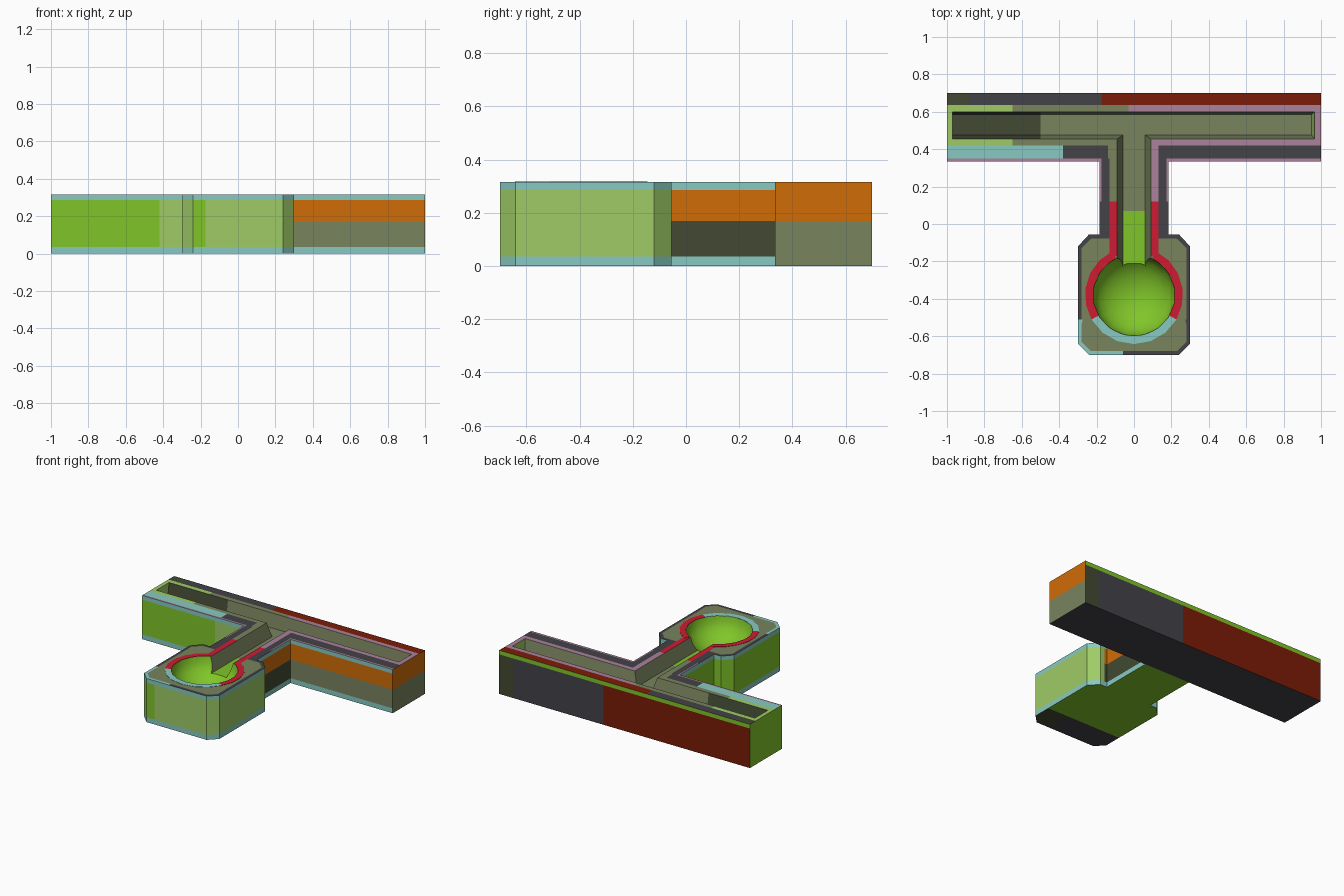
import bpy, bmesh, math
from mathutils import Vector

if "Cube" in bpy.data.objects:
    bpy.data.objects.remove(bpy.data.objects["Cube"])

H = 0.315          # body height
FLOOR = 0.215      # channel floor height
PAD_Y, BOWL_R, BOWL_D = -0.38, 0.22, 0.165

COLOURS = {"lime": "7FC42D", "light_lime": "9DCA66", "olive": "78825E",
           "dark_olive": "444B36", "charcoal": "454449", "dark_red": "7A2210",
           "crimson": "CC2136", "teal": "86C9C0", "mauve": "A9809A", "orange": "CF6C10"}
NAMES = list(COLOURS)
MATS = []
for name, code in COLOURS.items():
    m = bpy.data.materials.new(name)
    lin = [(int(code[i:i + 2], 16) / 255) ** 2.2 for i in (0, 2, 4)]
    m.diffuse_color = (*lin, 1)
    m.use_nodes = True
    m.node_tree.nodes["Principled BSDF"].inputs["Base Color"].default_value = m.diffuse_color
    MATS.append(m)


def loft(name, rings, rule, cuts=()):
    """Solid through rings of points, cut by planes, coloured per face by a rule."""
    bm = bmesh.new()
    vs = [[bm.verts.new(p) for p in r] for r in rings]
    n = len(rings[0])
    for a, b in zip(vs, vs[1:]):
        for i in range(n):
            j = (i + 1) % n
            bm.faces.new((a[i], a[j], b[j], b[i]))
    caps = [bm.faces.new(vs[0][::-1]), bm.faces.new(vs[-1])]
    bmesh.ops.recalc_face_normals(bm, faces=bm.faces)
    if cuts:
        bmesh.ops.triangulate(bm, faces=caps)
    for co, no in cuts:
        geom = bm.verts[:] + bm.edges[:] + bm.faces[:]
        bmesh.ops.bisect_plane(bm, geom=geom, dist=1e-5, plane_co=co, plane_no=no)
    bm.normal_update()
    for f in bm.faces:
        f.material_index = NAMES.index(rule(f.calc_center_median(), f.normal))
    me = bpy.data.meshes.new(name)
    bm.to_mesh(me)
    bm.free()
    for m in MATS:
        me.materials.append(m)
    ob = bpy.data.objects.new(name, me)
    bpy.context.collection.objects.link(ob)
    return ob


def rect(x0, x1, y0, y1, z):
    return [(x0, y0, z), (x1, y0, z), (x1, y1, z), (x0, y1, z)]


def circle(r, z, n=16):
    return [(r * math.cos(math.tau * (i + .5) / n),
             PAD_Y + r * math.sin(math.tau * (i + .5) / n), z) for i in range(n)]


# Colour rules for the body
def top_colour(x, y):
    ax = abs(x)
    if y > .635:
        return "dark_olive" if x < -.88 else "charcoal" if x < -.17 else "dark_red"
    if y > .42:
        if x < -.65:
            return "light_lime"
        return "olive" if x < -.03 else "mauve"
    if y > .335 and ax > .175 and y < .35:
        return "mauve"
    if y > .35:
        return ("teal" if x < -.38 else "charcoal" if x < -.14 else
                "olive" if x < .09 else "mauve" if x < .13 else "charcoal")
    if y > -.055:
        if y > .12 and ax > .175:
            return "mauve"
        if ax > .13:
            return "charcoal"
        return "crimson" if y < .12 else "olive" if x < 0 else "mauve"
    if ax < .13 and y > -.17:
        return "crimson"
    edge = max(ax - .3, -.7 - y, y + .055, (ax + abs(y + .38) - .56) * .7)
    if edge > -.022:
        return "teal" if (x < -.06 and y < -.51) else "charcoal"
    return "olive"


def body_colour(c, n):
    x, y, z = c
    if n.z > .5:
        return top_colour(x, y)
    if n.z < -.5:
        if y > .335:
            return "charcoal"
        if y < -.51:
            return "dark_olive" if x > .13 else "charcoal"
        return "lime"
    if y > .69:                                   # back wall
        if z > .285:
            return "lime"
        return "dark_olive" if x > .89 else "charcoal" if x > .17 else "dark_red"
    if x < -.99:
        return "lime"
    if x > .99:
        return "orange" if z > .17 else "olive"
    if z > .285 or z < .035:                      # edge bands
        return "teal"
    if y > .33:                                   # front of the bar
        if x < 0:
            return "lime" if x < -.42 else "light_lime"
        return "orange" if z > .17 else "olive"
    if .18 < x < .2 and y > -.06:                 # right of the stem
        return "orange" if z > .17 else "dark_olive"
    if n.x < -.9 or (y < -.69 and x < -.17) or (n.y > .3 and x < 0):
        return "lime"
    return "light_lime"


# Body: mirrored outline of bar, stem and chamfered pad
half = [(.24, -.7), (.3, -.64), (.3, -.12), (.24, -.055), (.185, -.055),
        (.185, .335), (1, .335), (1, .7)]
outline = half + [(-x, y) for x, y in reversed(half)]
cuts = [((x, 0, 0), (1, 0, 0)) for x in
        (-.88, -.65, -.42, -.38, -.28, -.175, -.14, -.13, -.09, -.06, -.03,
         .09, .13, .17, .175, .28, .89)]
cuts += [((0, y, 0), (0, 1, 0)) for y in
         (-.678, -.51, -.17, -.077, -.055, .12, .335, .35, .42, .635)]
cuts += [((0, 0, z), (0, 0, 1)) for z in (.035, .17, .285)]
cuts += [((sx * .53, PAD_Y, 0), (sx, sy, 0)) for sx in (-1, 1) for sy in (-1, 1)]
body = loft("body", [[(x, y, z) for x, y in outline] for z in (0, H)], body_colour, cuts)


# Recesses: long channel, stem channel and bowl
def channel_colour(c, n):
    if n.x > .5 or n.x < -.5:
        return "light_lime" if abs(c.x) > .9 else "olive"
    return "dark_olive" if c.x < -.5 else "olive"


def stem_colour(c, n):
    return "lime" if c.y < .07 and abs(n.z) > .7 else "olive"


long_cut = loft("long_channel_cutter",
                [rect(-.97, .95, .475, .585, FLOOR), rect(-.97, .965, .455, .6, H),
                 rect(-.97, .965, .455, .6, H + .05)], channel_colour, [((-.5, 0, 0), (1, 0, 0))])
stem_cut = loft("stem_channel_cutter",
                [rect(-.06, .06, -.3, .5, FLOOR + .0005), rect(-.09, .09, -.3, .5, H),
                 rect(-.09, .09, -.3, .5, H + .05)], stem_colour, [((0, .07, 0), (0, 1, 0))])
angles = [math.radians(a) for a in (86, 75, 60, 45, 30, 15, 0)]
bowl_rings = [circle(BOWL_R * math.cos(a), H - BOWL_D * math.sin(a)) for a in angles]
bowl_cut = loft("bowl_cutter", bowl_rings + [circle(BOWL_R, H + .05)], lambda c, n: "lime")

cutters = [bowl_cut, long_cut, stem_cut]
for cutter in cutters:
    cutter.hide_render = True
    mod = body.modifiers.new("recess", "BOOLEAN")
    mod.operation, mod.solver, mod.object = "DIFFERENCE", "EXACT", cutter
dg = bpy.context.evaluated_depsgraph_get()
cut_mesh = bpy.data.meshes.new_from_object(body.evaluated_get(dg))
body.modifiers.clear()
body.data = cut_mesh
for cutter in cutters:
    bpy.data.objects.remove(cutter)


# Painted ring around the bowl, as thin plates
def arc_plate(name, a0, a1, colour, steps):
    ts = [math.radians(a0 + (a1 - a0) * i / steps) for i in range(steps + 1)]
    pts = [(r * math.cos(t), PAD_Y + r * math.sin(t))
           for r, seq in ((.262, ts), (BOWL_R, ts[::-1])) for t in seq]
    return loft(name, [[(x, y, z) for x, y in pts] for z in (H - .001, H + .002)],
                lambda c, n: colour)


arc_plate("ring_right", -30, 64, "crimson", 5)
arc_plate("ring_left", 116, 210, "crimson", 5)
arc_plate("ring_front", 210, 330, "teal", 6)

bpy.ops.object.select_all(action="DESELECT")
body.select_set(True)
bpy.context.view_layer.objects.active = body
bpy.ops.object.shade_smooth_by_angle(angle=math.radians(30))
